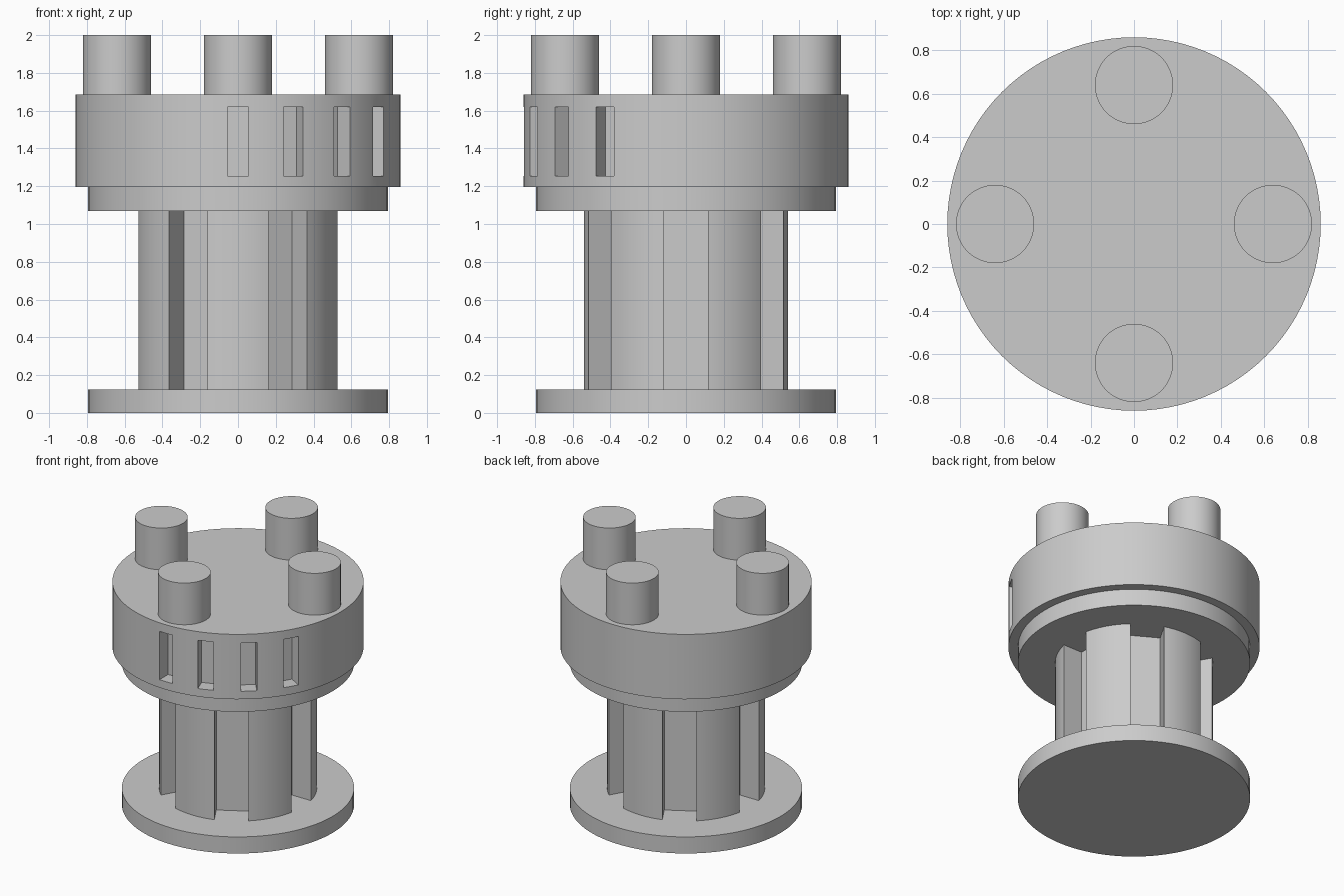
import bpy
import bmesh
from math import cos, sin, radians, sqrt

if "Cube" in bpy.data.objects:
    bpy.data.objects.remove(bpy.data.objects["Cube"], do_unlink=True)

GREY = (0.6, 0.6, 0.6, 1.0)
grey = bpy.data.materials.new("plain grey")
grey.use_nodes = True
grey.diffuse_color = GREY
grey.node_tree.nodes["Principled BSDF"].inputs["Base Color"].default_value = GREY


def smooth(obj):
    bpy.ops.object.select_all(action="DESELECT")
    obj.select_set(True)
    bpy.context.view_layer.objects.active = obj
    bpy.ops.object.shade_smooth_by_angle(angle=radians(30))


def cylinder(name, radius, low, high, x=0, y=0, sides=96):
    bpy.ops.mesh.primitive_cylinder_add(
        vertices=sides, radius=radius, depth=high - low, location=(x, y, (low + high) / 2))
    obj = bpy.context.object
    obj.name = name
    obj.data.materials.append(grey)
    return obj


def extrude_outline(name, points, low, high):
    bm = bmesh.new()
    face = bm.faces.new([bm.verts.new((x, y, low)) for x, y in points])
    top = bmesh.ops.extrude_face_region(bm, geom=[face])["geom"]
    bmesh.ops.translate(bm, vec=(0, 0, high - low),
                        verts=[v for v in top if isinstance(v, bmesh.types.BMVert)])
    bmesh.ops.recalc_face_normals(bm, faces=bm.faces)
    mesh = bpy.data.meshes.new(name)
    bm.to_mesh(mesh)
    bm.free()
    obj = bpy.data.objects.new(name, mesh)
    bpy.context.collection.objects.link(obj)
    mesh.materials.append(grey)
    return obj


# Round base and the collar beneath the head
smooth(cylinder("base_plate", 0.795, 0, 0.125))
smooth(cylinder("head_collar", 0.795, 1.07, 1.195))

# Column with six flat-bottomed, parallel-sided grooves
R, FLOOR, HALF = 0.54, 0.37, 0.117
STEPS = 12
outline = []
for k in range(6):
    a = radians(60 * k)
    for across in (-HALF, HALF):
        outline.append((FLOOR * cos(a) - across * sin(a), FLOOR * sin(a) + across * cos(a)))
    for i in range(STEPS + 1):
        t = a + radians(12.5 + 35 * i / STEPS)
        outline.append((R * cos(t), R * sin(t)))
smooth(extrude_outline("grooved_column", outline, 0.125, 1.07))

# Head with four window slots: plain drum above and below a notched band
SLOT_LOW, SLOT_HIGH = 1.255, 1.62
HEAD, SLOT_FLOOR, SLOT_HALF = 0.86, 0.755, 0.055
head = cylinder("head", HEAD, 1.195, 1.685)
for i in range(4):
    angle = radians(-90 + 20 * i)
    middle = SLOT_FLOOR + 0.1
    bpy.ops.mesh.primitive_cube_add(
        size=1, rotation=(0, 0, angle),
        location=(middle * cos(angle), middle * sin(angle), (SLOT_LOW + SLOT_HIGH) / 2))
    cutter = bpy.context.object
    cutter.name = "slot_cutter_%d" % (i + 1)
    cutter.scale = (0.2, 2 * SLOT_HALF, SLOT_HIGH - SLOT_LOW)
    cutter.data.materials.append(grey)
    cut = head.modifiers.new("slot", "BOOLEAN")
    cut.operation, cut.solver, cut.object = "DIFFERENCE", "EXACT", cutter
    bpy.ops.object.select_all(action="DESELECT")
    bpy.context.view_layer.objects.active = head
    head.select_set(True)
    bpy.ops.object.modifier_apply(modifier=cut.name)
    bpy.data.objects.remove(cutter, do_unlink=True)
smooth(head)

# Four pegs on top
for name, x, y in (("front_peg", 0, -1), ("back_peg", 0, 1), ("left_peg", 1, 0), ("right_peg", -1, 0)):
    smooth(cylinder(name, 0.18, 1.685, 2, 0.64 * x, 0.64 * y, 64))
